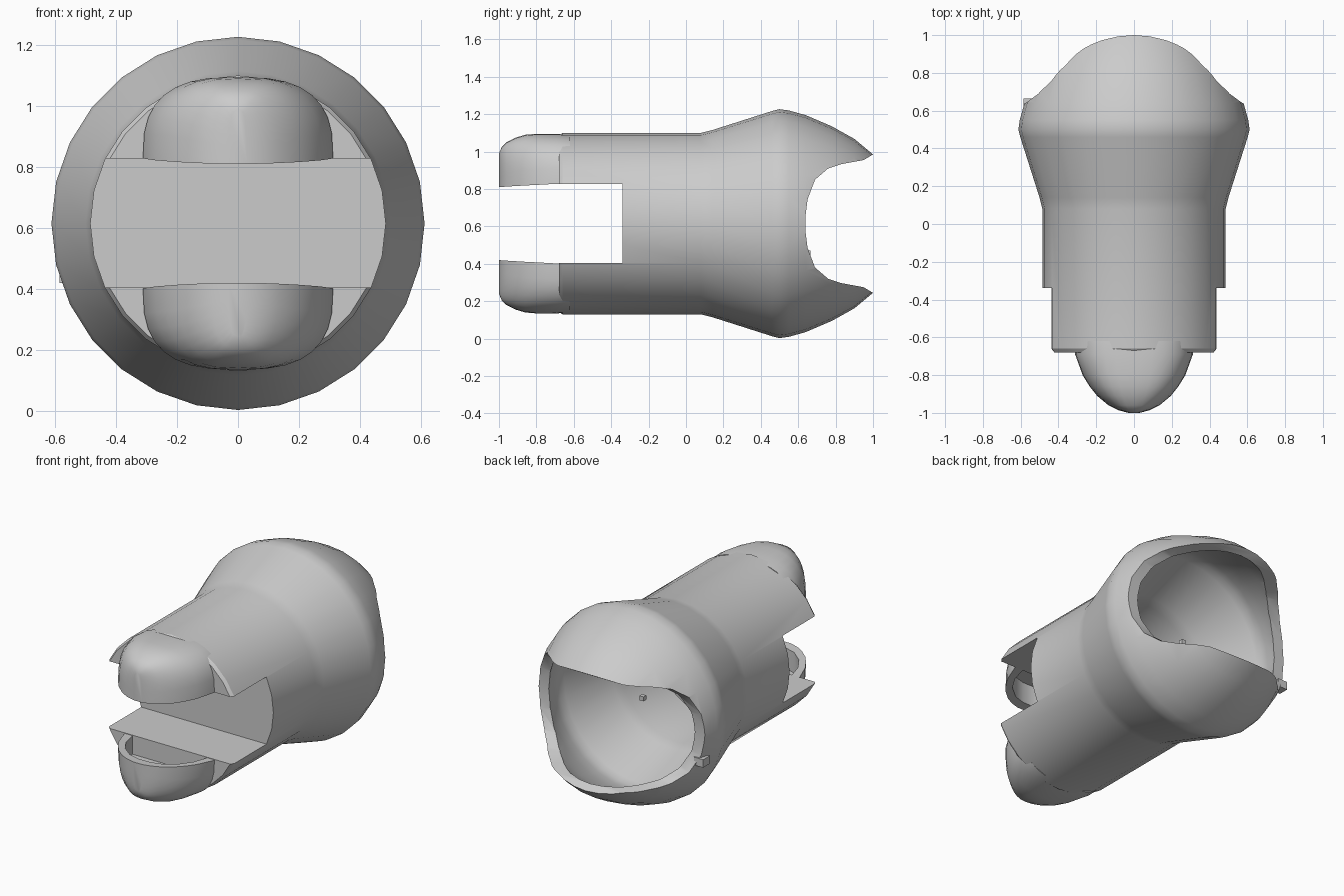
import bpy, bmesh, math

if "Cube" in bpy.data.objects:
    bpy.data.objects.remove(bpy.data.objects["Cube"], do_unlink=True)

CZ = 0.615          # height of the long axis
SIDES = 28

grey = bpy.data.materials.new("plain_grey")
grey.use_nodes = True
grey.diffuse_color = (0.6, 0.6, 0.6, 1)
grey.node_tree.nodes["Principled BSDF"].inputs["Base Color"].default_value = (0.6, 0.6, 0.6, 1)


def finish(name, bm):
    bmesh.ops.recalc_face_normals(bm, faces=bm.faces)
    mesh = bpy.data.meshes.new(name)
    bm.to_mesh(mesh)
    bm.free()
    mesh.materials.append(grey)
    ob = bpy.data.objects.new(name, mesh)
    bpy.context.collection.objects.link(ob)
    return ob


def loft(name, rings):
    """Skin a list of equal closed rings and cap both ends."""
    bm = bmesh.new()
    vs = [[bm.verts.new(p) for p in r] for r in rings]
    n = len(rings[0])
    for a, b in zip(vs, vs[1:]):
        for i in range(n):
            j = (i + 1) % n
            bm.faces.new((a[i], a[j], b[j], b[i]))
    bm.faces.new(vs[0])
    bm.faces.new(vs[-1])
    return finish(name, bm)


def revolve(name, profile):
    """Turn (y, radius) points round the long axis."""
    angles = [2 * math.pi * i / SIDES for i in range(SIDES)]
    return loft(name, [[(r * math.sin(a), y, CZ + r * math.cos(a)) for a in angles]
                       for y, r in profile])


def box(name, lo, hi):
    return loft(name, [[(lo[0], lo[1], z), (hi[0], lo[1], z), (hi[0], hi[1], z), (lo[0], hi[1], z)]
                       for z in (lo[2], hi[2])])


def cut(ob, cutter):
    mod = ob.modifiers.new("cut", 'BOOLEAN')
    mod.operation = 'DIFFERENCE'
    mod.solver = 'EXACT'
    mod.object = cutter
    bpy.context.view_layer.objects.active = ob
    bpy.ops.object.modifier_apply(modifier=mod.name)
    bpy.data.objects.remove(cutter, do_unlink=True)


def smooth(ob):
    bpy.ops.object.select_all(action='DESELECT')
    ob.select_set(True)
    bpy.context.view_layer.objects.active = ob
    bpy.ops.object.shade_smooth_by_angle(angle=math.radians(32))


# Flared body with its hollow rear socket
body = revolve("flared_body", [(-0.68, 0.472), (-0.66, 0.485), (0.08, 0.485), (0.14, 0.50),
                               (0.46, 0.602), (0.5, 0.612), (0.55, 0.605), (0.64, 0.58),
                               (0.78, 0.52), (0.9, 0.453), (1.0, 0.37)])
cut(body, revolve("socket_cutter", [(-0.27, 0.41), (0.08, 0.415), (0.14, 0.43), (0.46, 0.53),
                                    (0.5, 0.54), (0.55, 0.535), (0.64, 0.51), (0.78, 0.45),
                                    (0.9, 0.385), (1.02, 0.29)]))

# Slot between the two front prongs
cut(body, box("slot_cutter", (-1, -1, 0.405), (1, -0.34, 0.828)))

# Saddle-shaped bite that leaves an upper and a lower rear lip
half = [(0.64, 0.05), (0.65, 0.13), (0.69, 0.235), (0.76, 0.295), (0.83, 0.318),
        (0.95, 0.34), (1.0, 0.37), (1.1, 0.43)]
bite = [(y, h) for y, h in half] + [(y, -h) for y, h in reversed(half)]
cut(body, loft("bite_cutter", [[(x, y, CZ + h) for y, h in bite] for x in (-1, 1)]))
smooth(body)

# Rounded beaks on the prong ends: (y, half width, top, base) stations
stations = [(-0.62, 0.312, 1.09, 0.828), (-0.69, 0.312, 1.095, 0.828), (-0.8, 0.272, 1.095, 0.822),
            (-0.86, 0.235, 1.09, 0.819), (-0.91, 0.195, 1.075, 0.816), (-0.96, 0.135, 1.05, 0.813),
            (-0.985, 0.085, 1.025, 0.811), (-1.0, 0.03, 0.99, 0.81)]


def beak_ring(y, w, top, base, sign, steps=16):
    ring = []
    for i in range(steps + 1):
        t = math.pi * i / steps
        c, s = math.cos(t), max(math.sin(t), 0)
        x = math.copysign(abs(c) ** 0.72, c) * w
        z = base + (top - base) * s ** 0.72
        ring.append((x, y, CZ + sign * (z - CZ)))
    return ring


for name, sign in (("upper_beak", 1), ("lower_beak", -1)):
    beak = loft(name, [beak_ring(*s, sign) for s in stations])
    # Half-moon pocket in the gripping face
    pocket = [(-0.66, 0.265), (-0.78, 0.235), (-0.86, 0.185), (-0.92, 0.11), (-0.94, 0.04)]
    outline = [(w, y) for y, w in pocket] + [(-w, y) for y, w in reversed(pocket)]
    cut(beak, loft("pocket_cutter", [[(x, y, CZ + sign * h) for x, y in outline]
                                     for h in (0.1, 0.33)]))
    smooth(beak)

# Small catch on the rim of the socket and pin at its centre
box("rim_catch", (-0.585, 0.60, 0.42), (-0.52, 0.665, 0.47))
box("centre_pin", (-0.014, 0.416, CZ - 0.014), (0.014, 0.444, CZ + 0.014))
